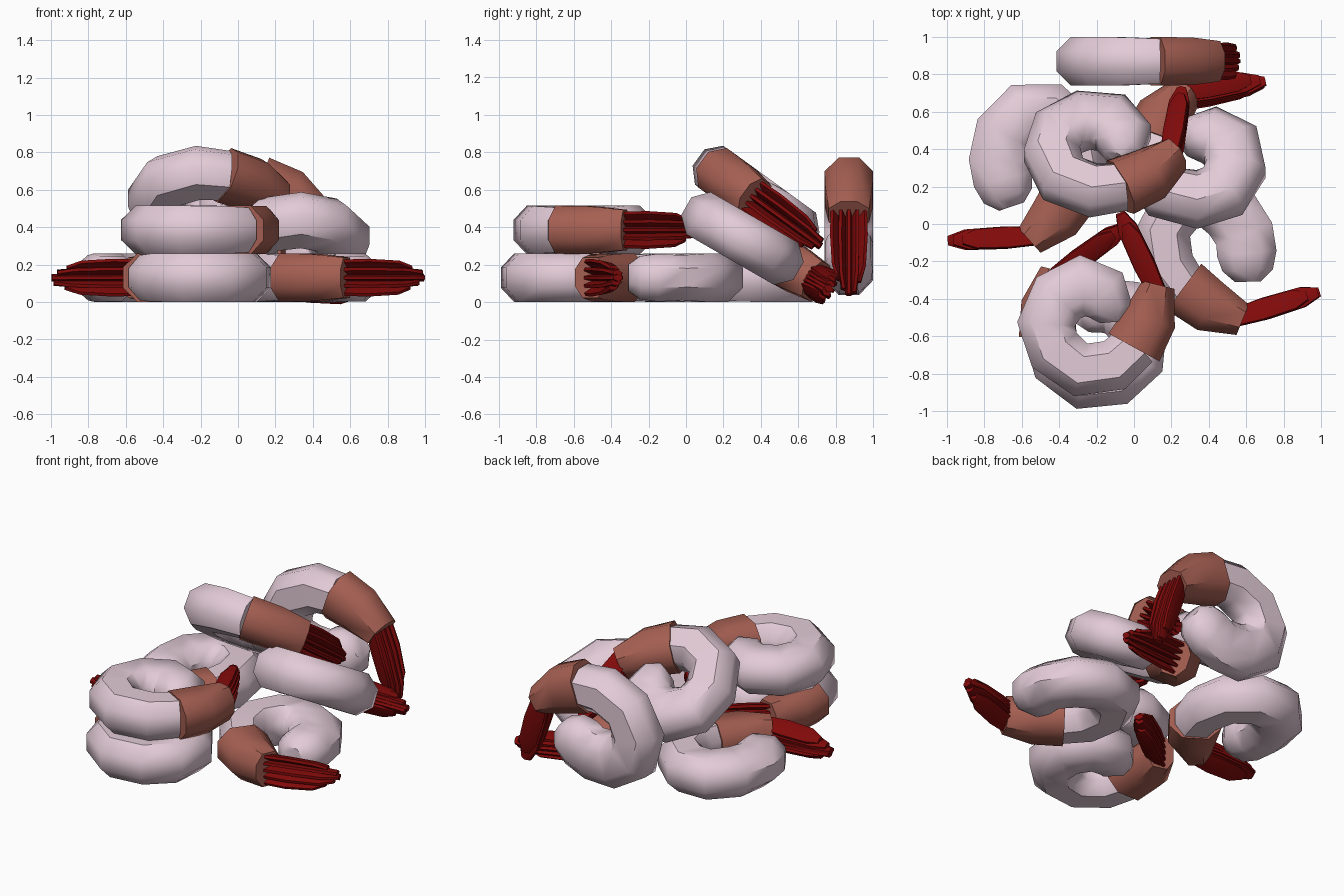
import bpy, math
from mathutils import Matrix, Vector

if "Cube" in bpy.data.objects:
    bpy.data.objects.remove(bpy.data.objects["Cube"])

def material(name, col):
    m = bpy.data.materials.new(name)
    m.diffuse_color = (*col, 1)
    m.use_nodes = True
    m.node_tree.nodes["Principled BSDF"].inputs["Base Color"].default_value = m.diffuse_color
    return m

PINK = material("pale_flesh", (0.77, 0.60, 0.68))
BROWN = material("shell", (0.38, 0.115, 0.085))
RED = material("tail_red", (0.22, 0.003, 0.003))

def make_mesh(name, verts, faces, mat):
    me = bpy.data.meshes.new(name)
    me.from_pydata([tuple(v) for v in verts], [], faces)
    me.materials.append(mat)
    # soft octagon facets, crisp joints
    for p in me.polygons:
        p.use_smooth = True
    me.set_sharp_from_angle(angle=math.radians(46))
    return me

def skin(rings, n, start=0):
    # quads between successive rings, capped at both ends
    faces = []
    for i in range(rings - 1):
        for j in range(n):
            a, b = start + i * n + j, start + i * n + (j + 1) % n
            faces.append((a, b, b + n, a + n))
    faces.append(tuple(start + j for j in reversed(range(n))))
    faces.append(tuple(start + (rings - 1) * n + j for j in range(n)))
    return faces

def tube(name, path, mat):
    # path rows: x, y, half width in the curl plane, half thickness
    octagon = [(1, -.42), (1, .42), (.5, 1), (-.5, 1),
               (-1, .42), (-1, -.42), (-.5, -1), (.5, -1)]
    pts = [Vector((p[0], p[1], 0)) for p in path]
    verts = []
    for i, (x, y, w, h) in enumerate(path):
        t = (pts[min(i + 1, len(pts) - 1)] - pts[max(i - 1, 0)]).normalized()
        side = Vector((t.y, -t.x, 0))
        verts += [pts[i] + side * (u * w) + Vector((0, 0, v * h)) for u, v in octagon]
    return make_mesh(name, verts, skin(len(path), 8), mat)

# tightly curled flesh body, from blunt head to the shell joint
curled_body = tube("curled_body", [
    (.085, .05, .06, .07), (.08, .11, .12, .115), (.04, .20, .155, .13),
    (-.07, .245, .165, .13), (-.2, .18, .16, .13), (-.265, .04, .155, .13),
    (-.22, -.1, .15, .13), (-.08, -.205, .145, .13), (.1, -.18, .14, .128),
    (.22, -.07, .125, .12)], PINK)

# looser body whose head end runs straight
open_body = tube("open_body", [
    (.13, .25, .07, .07), (.07, .24, .135, .115), (-.02, .222, .16, .128),
    (-.12, .195, .16, .12), (-.23, .10, .165, .13), (-.285, -.05, .16, .13),
    (-.22, -.175, .155, .13), (-.07, -.235, .145, .13), (.1, -.185, .14, .128),
    (.22, -.07, .125, .12)], PINK)

# shell segment
shell = tube("shell", [(.205, -.085, .155, .13), (.29, .07, .143, .127),
                       (.335, .25, .088, .108)], BROWN)

# tail fan: thin leaf blades spread through the thickness
def tail_fan():
    verts, faces = [], []
    base, axis = Vector((.325, .22, 0)), Vector((-.42, .90, 0)).normalized()
    side = Vector((axis.y, -axis.x, 0))
    blades = [(-2, .38), (-1, .43), (0, .46), (1, .45), (2, .39)]
    for k, length in blades:
        roll = k * 0.22
        across = side * math.cos(roll) + Vector((0, 0, math.sin(roll)))
        up = Vector((0, 0, math.cos(roll))) - side * math.sin(roll)
        s = len(verts)
        for f, w, spread in [(0, .05, .034), (.35, .06, .034), (.8, .055, .030), (1, .025, .023)]:
            c = base + axis * (f * length) + Vector((0, 0, k * spread))
            verts += [c + across * (u * w) + up * (v * .021)
                      for u, v in [(1, -.4), (1, .4), (0, 1), (-1, .4), (-1, -.4), (0, -1)]]
        faces += skin(4, 6, s)
    return make_mesh("tail", verts, faces, RED)

tail = tail_fan()

# placements: name, body, location, tilt about x, spin in plane, turned over
placements = [
    ("front_top", curled_body, (-.205, -.575, .385), 0, 0, False),
    ("front_bottom", curled_body, (-.24, -.63, .13), 0, 151, True),
    ("right", open_body, (.38, -.145, .13), 0, -98, False),
    ("left", open_body, (-.495, .325, .13), 0, -62, True),
    ("top", curled_body, (-.20, .345, .57), -36, -33, False),
    ("right_back", curled_body, (.28, .335, .32), -30, 128, True),
    ("back_standing", open_body, (.02, .87, .425), 90, 42, True),
]

for label, body, loc, tilt, spin, flip in placements:
    m = (Matrix.Translation(loc)
         @ Matrix.Rotation(math.radians(tilt), 4, 'X')
         @ Matrix.Rotation(math.radians(spin), 4, 'Z')
         @ Matrix.Rotation(math.pi if flip else 0, 4, 'X'))
    for me in (body, shell, tail):
        o = bpy.data.objects.new(f"{label}_shrimp_{me.name}", me)
        bpy.context.collection.objects.link(o)
        o.matrix_world = m
